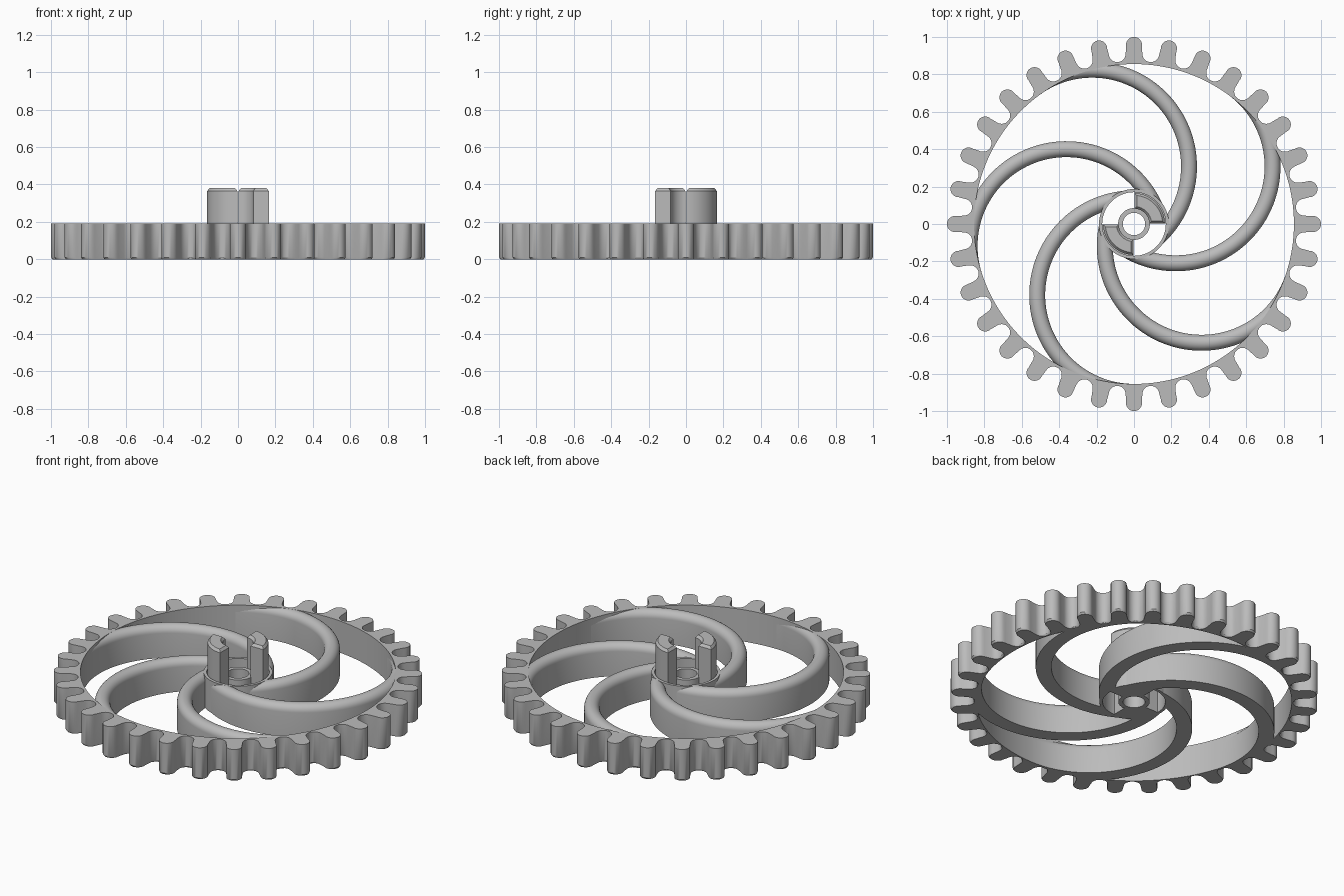
import bpy, bmesh, math
from math import sin, cos, pi, radians

cube = bpy.data.objects.get("Cube")
if cube:
    bpy.data.objects.remove(cube)

grey = bpy.data.materials.new("plain_grey")
grey.use_nodes = True
COLOUR = (0.5, 0.5, 0.5, 1)
grey.diffuse_color = COLOUR
grey.node_tree.nodes["Principled BSDF"].inputs["Base Color"].default_value = COLOUR

HEIGHT = 0.19
HUB_IN, HUB_OUT = 0.17, 0.187
RIM_IN, RIM_ROOT = 0.855, 0.868


def loft(name, loops, cyclic=False):
    """Skin matching closed loops; join last to first, or cap both ends."""
    bm = bmesh.new()
    rings = [[bm.verts.new(p) for p in loop] for loop in loops]
    n = len(rings[0])
    pairs = list(zip(rings, rings[1:]))
    if cyclic:
        pairs.append((rings[-1], rings[0]))
    else:
        bm.faces.new(rings[0])
        bm.faces.new(rings[-1])
    for a, b in pairs:
        for i in range(n):
            j = (i + 1) % n
            bm.faces.new((a[i], a[j], b[j], b[i]))
    bmesh.ops.recalc_face_normals(bm, faces=bm.faces)
    mesh = bpy.data.meshes.new(name)
    bm.to_mesh(mesh)
    bm.free()
    mesh.materials.append(grey)
    obj = bpy.data.objects.new(name, mesh)
    bpy.context.collection.objects.link(obj)
    bpy.ops.object.select_all(action="DESELECT")
    obj.select_set(True)
    bpy.context.view_layer.objects.active = obj
    bpy.ops.object.shade_smooth_by_angle(angle=radians(32))
    return obj


def ring(r, z, n=72):
    return [(r * cos(2 * pi * i / n), r * sin(2 * pi * i / n), z) for i in range(n)]


def tube(name, r_out, r_in, top):
    loft(name, [ring(r_out, 0), ring(r_out, top), ring(r_in, top), ring(r_in, 0)], True)


# Toothed rim: round teeth alternating with round valleys
def rim_outline(teeth=32, steps=12):
    pts = []
    for k in range(teeth):
        for half, centre, radius, start, end in (
                (0, 0.957, 0.043, -100, 100), (0.5, 0.915, 0.045, 260, 100)):
            turn = 2 * pi * (k + half) / teeth
            for s in range(steps + 1):
                a = radians(start + (end - start) * s / steps)
                u, v = centre + radius * cos(a), radius * sin(a)
                pts.append((u * cos(turn) - v * sin(turn), u * sin(turn) + v * cos(turn)))
    return pts


outline = rim_outline()
inner = [(RIM_IN * x / math.hypot(x, y), RIM_IN * y / math.hypot(x, y)) for x, y in outline]


def level(pts, z, scale=1):
    return [(x * scale, y * scale, z) for x, y in pts]


loft("toothed_rim", [level(outline, 0, 0.992), level(outline, 0.01), level(outline, HEIGHT),
                     level(inner, HEIGHT), level(inner, 0)], True)


# Curved spokes: half-round bar swept along half a circle from hub to rim
def spoke(name, direction, mid=0.5175, half=0.0425, offset=0.38, steps=64):
    section = [(half, 0)]
    section += [(half * cos(pi * i / 14), HEIGHT - half + half * sin(pi * i / 14))
                for i in range(15)]
    section.append((-half, 0))
    cx, cy = offset * cos(direction), offset * sin(direction)
    loops = []
    for s in range(steps + 1):
        a = direction + pi + pi * s / steps
        loop = []
        for w, z in section:
            x, y = cx + (mid + w) * cos(a), cy + (mid + w) * sin(a)
            r = math.hypot(x, y)
            f = min(max(r, HUB_IN + 0.005), RIM_ROOT) / r
            loop.append((x * f, y * f, z))
        loops.append(loop)
    loft(name, loops)


for k in range(5):
    spoke(f"spoke_{k + 1}", radians(54 + 72 * k))

# Hub wall and centre bore
tube("hub_wall", HUB_OUT, HUB_IN, HEIGHT)
tube("centre_bore", 0.085, 0.06, HEIGHT - 0.01)


# Two upright quarter-round prongs with chamfered tops
def sector(r_in, r_out, z, turn, gap, n=16):
    def arc(r):
        g = math.asin(gap / r)
        return [(r * cos(turn + g + (pi / 2 - 2 * g) * i / n),
                 r * sin(turn + g + (pi / 2 - 2 * g) * i / n), z) for i in range(n + 1)]
    return arc(r_out) + arc(r_in)[::-1]


for name, turn in (("prong_back", 0), ("prong_front", pi)):
    loft(name, [sector(0.082, 0.165, 0, turn, 0.003),
                sector(0.082, 0.165, 0.365, turn, 0.003),
                sector(0.094, 0.153, 0.38, turn, 0.015)])
    # Foot joining the prong to the hub wall
    loft(name + "_foot", [sector(0.08, 0.172, z, turn, 0.003) for z in (0, 0.15)])
